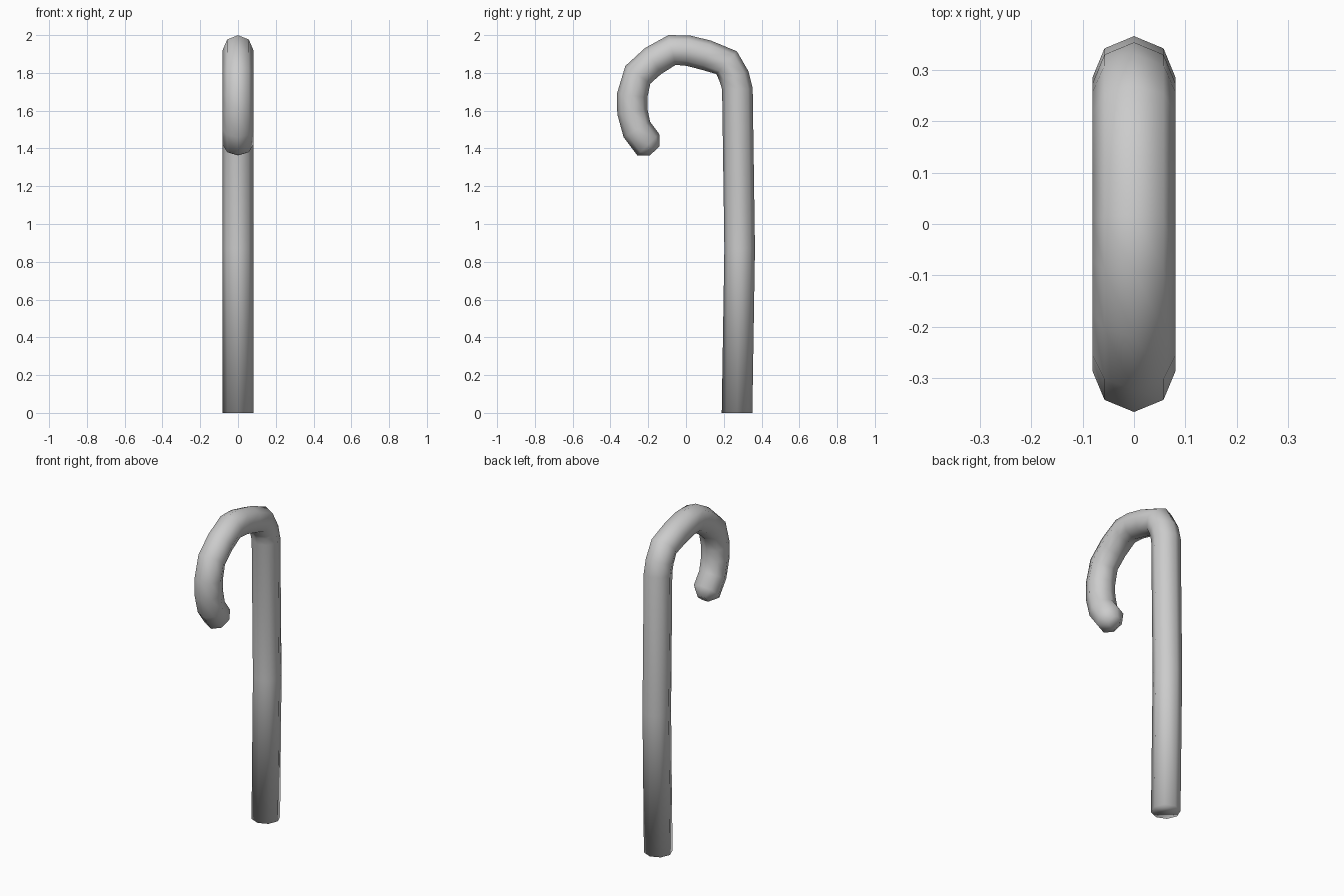
import bpy, bmesh
from math import sin, cos, pi, radians

if "Cube" in bpy.data.objects:
    bpy.data.objects.remove(bpy.data.objects["Cube"])

SIDES = 8
R = 0.081

# Sections along the cane: centre y, centre z, tilt of the outward side in degrees, radius
SECTIONS = [
    (0.270, 0.000, 0, R), (0.284, 0.870, 0, R), (0.272, 1.715, 2, R),
    (0.255, 1.780, 20, R), (0.215, 1.854, 48, R), (0.110, 1.893, 74, R),
    (0.010, 1.918, 85, R), (-0.074, 1.921, 104, R), (-0.174, 1.863, 122, R),
    (-0.255, 1.790, 145, R), (-0.285, 1.680, 172, R), (-0.284, 1.595, 190, R),
    (-0.260, 1.500, 210, R), (-0.200, 1.420, 224, R), (-0.165, 1.388, 224, 0.036),
]


def ring(bm, y, z, tilt, r):
    t = radians(tilt)
    verts = []
    for i in range(SIDES):
        a = 2 * pi * i / SIDES
        out = r * cos(a)
        verts.append(bm.verts.new((r * sin(a), y + out * cos(t), z + out * sin(t))))
    return verts


# Hooked cane: octagonal tube with closed ends
bm = bmesh.new()
rings = [ring(bm, *s) for s in SECTIONS]
for a, b in zip(rings, rings[1:]):
    for i in range(SIDES):
        j = (i + 1) % SIDES
        bm.faces.new((a[i], a[j], b[j], b[i]))
bm.faces.new(rings[0])
bm.faces.new(rings[-1])
bmesh.ops.recalc_face_normals(bm, faces=bm.faces)

mesh = bpy.data.meshes.new("hooked_cane")
bm.to_mesh(mesh)
bm.free()
cane = bpy.data.objects.new("hooked_cane", mesh)
bpy.context.collection.objects.link(cane)

# Smooth shading all over
for p in mesh.polygons:
    p.use_smooth = True
